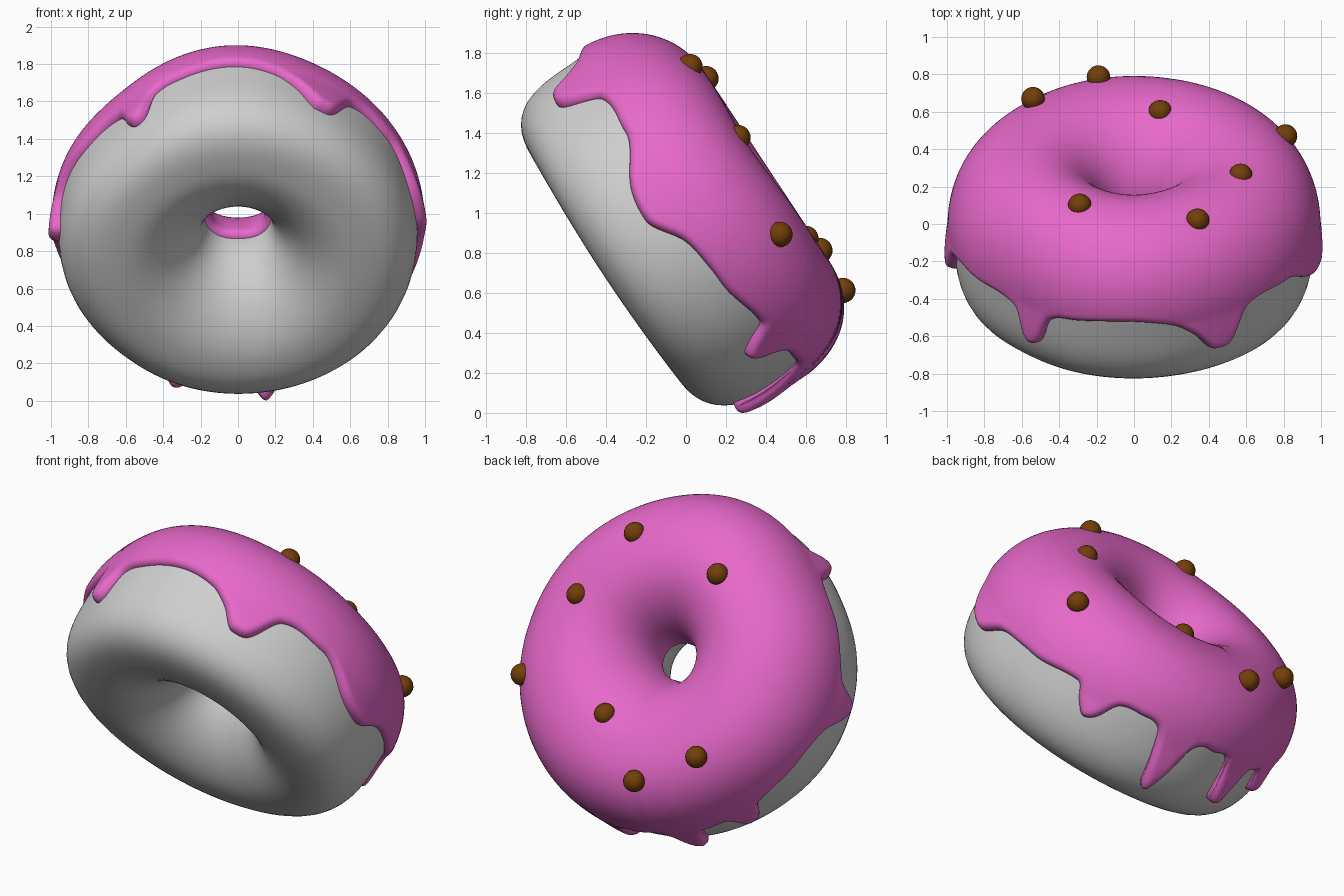
import bpy, bmesh, math
from mathutils import Vector, Matrix, kdtree

if "Cube" in bpy.data.objects:
    bpy.data.objects.remove(bpy.data.objects["Cube"])

TILT = math.radians(56.6)
PLACE = Matrix.Translation((0, 0, 0.95)) @ Matrix.Rotation(-TILT, 4, 'X')
COLS = 360

def material(name, rgb):
    m = bpy.data.materials.new(name)
    m.diffuse_color = (*rgb, 1)
    m.use_nodes = True
    m.node_tree.nodes["Principled BSDF"].inputs["Base Color"].default_value = m.diffuse_color
    return m

GREY = material("dough grey", (0.62, 0.62, 0.62))
PINK = material("icing pink", (0.8, 0.14, 0.59))
BROWN = material("sprinkle brown", (0.17, 0.05, 0.003))

def lump(th, centre, width):
    off = (math.degrees(th) - centre + 180) % 360 - 180
    return math.exp(-(off / width) ** 2)

def power(th, top):
    return 2.0 + 0.3 * max(math.sin(th), 0) if top else 2.6 - 0.3 * math.sin(th)

def profile(phi, th):
    """Radius and height of the ring's cross-section; phi 0 = outside, 90 = top."""
    c, s = math.cos(phi), math.sin(phi)
    p = power(th, s > 0) if c > 0 else 2.0
    rho = (abs(c) ** p + abs(s) ** p) ** (-1 / p)
    r = 0.53 + (0.415 if c > 0 else 0.385) * c * rho
    # hand-made unevenness: outer flats and bumps, off-centre oval hole
    r += max(c, 0) * (0.015 * math.cos(th) ** 2 - 0.025 * lump(th, -135, 18)
                      - 0.02 * lump(th, 135, 22))
    r += 0.045 * lump(th, -92, 25) * (0.5 + 0.5 * c) * (0.6 + 0.4 * s)
    r += max(-c, 0) * (0.03 * math.cos(th) ** 2 - 0.03 * math.sin(th))
    if s < 0:
        r += 0.085 * s * s
        return r, (0.47 + 0.025 * math.cos(th) ** 2) * s * rho
    r += 0.015 * s * s
    return r, 0.45 * s * rho - 0.02 * s * s * lump(th, -15, 28)

def surface(phi, th, lift=0.0):
    r, h = profile(phi, th)
    if lift:
        r1, h1 = profile(phi + 0.02, th)
        r0, h0 = profile(phi - 0.02, th)
        n = Vector((h1 - h0, r0 - r1)).normalized()
        r, h = r + n.x * lift, h + n.y * lift
    return Vector((r * math.cos(th), r * math.sin(th), h))

def grid_object(name, rows, mat, wrap):
    bm = bmesh.new()
    v = [[bm.verts.new(PLACE @ p) for p in row] for row in rows]
    n = len(v)
    for i in range(n if wrap else n - 1):
        a, b = v[i], v[(i + 1) % n]
        for j in range(COLS):
            k = (j + 1) % COLS
            bm.faces.new((a[j], b[j], b[k], a[k])).smooth = True
    return finish(name, bm, mat)

def finish(name, bm, mat):
    me = bpy.data.meshes.new(name)
    bm.to_mesh(me)
    bm.free()
    me.materials.append(mat)
    ob = bpy.data.objects.new(name, me)
    bpy.context.collection.objects.link(ob)
    return ob

THETAS = [2 * math.pi * j / COLS for j in range(COLS)]

# Dough ring
grid_object("dough_ring", [[surface(math.pi - 2 * math.pi * i / 64, t) for t in THETAS]
                           for i in range(64)], GREY, True)

# Icing rim: (angle in degrees, height of the lower edge), with the drips
RIM = [(-175, -.22), (-168, -.07), (-150, -.04), (-132, -.06), (-128, -.2), (-125, -.24),
       (-121, -.2), (-118, -.06), (-108, -.01), (-92, .02), (-78, -.02), (-71, -.1), (-64, -.22),
       (-58, -.2), (-51, -.02), (-34, -.01), (-17, -.14), (-7, -.165), (5, -.06), (16, -.03),
       (25, -.02), (41, .03), (45, -.06), (49, -.12), (53, -.08), (57, .04), (65, .07),
       (73, .05), (76, -.1), (79, -.28), (82, -.31), (84.5, -.2), (88, .03), (97, .06),
       (104, .03), (107, -.2), (112, -.24), (115, -.1), (119, .0), (126, 0), (130, -.14),
       (135, -.15), (141, 0), (160, .02), (173, -.04), (180, -.19), (185, -.22)]
SLOPES = []
for i in range(len(RIM)):
    (a0, h0), (a1, h1), (a2, h2) = RIM[i - 1], RIM[i], RIM[(i + 1) % len(RIM)]
    peak = (h1 - h0) * (h2 - h1) <= 0 or i in (0, len(RIM) - 1)
    SLOPES.append(0 if peak else (h2 - h0) / (a2 - a0))

def rim_height(th):
    d = (math.degrees(th) + 175) % 360 - 175
    for i, ((a, h0), (b, h1)) in enumerate(zip(RIM, RIM[1:])):
        if a <= d <= b:
            w, t = b - a, (d - a) / (b - a)
            return (h0 + (h1 - h0) * t * t * (3 - 2 * t)
                    + w * t * (1 - t) * (SLOPES[i] * (1 - t) - SLOPES[i + 1] * t))

def rim_phi(th):
    h = rim_height(th)
    p, full = power(th, h > 0), 0.45 if h > 0 else 0.48
    q = abs(h) / full
    return math.copysign(math.atan2(q, (1 - q ** p) ** (1 / p)), h)

# Edge samples let the icing thin out roundly towards every border
edge = []
for j in range(2160):
    t = 2 * math.pi * j / 2160
    edge += [surface(rim_phi(t), t), surface(math.pi, t)]
tree = kdtree.KDTree(len(edge))
for i, p in enumerate(edge):
    tree.insert(p, i)
tree.balance()

rows = []
for i in range(71):
    u = i / 70
    u = u * u * (3 - 2 * u)
    row = []
    for t in THETAS:
        phi = math.pi + (rim_phi(t) - math.pi) * u
        dist = tree.find(surface(phi, t))[2]
        k = 1 - min(dist / 0.045, 1)
        thick = 0.043 + 0.06 * max(0, -math.sin(phi)) * math.cos(phi)
        row.append(surface(phi, t, -0.006 + thick * math.sqrt(1 - k * k)))
    rows.append(row)
grid_object("icing", rows, PINK, False)

# Round sprinkles
SPOTS = [(.34, .02, 1.72), (-.29, .10, 1.66), (.57, .26, 1.365), (.81, .47, .88),
         (.14, .60, .86), (-.54, .67, .80), (-.19, .785, .60)]
for i, pos in enumerate(SPOTS):
    bm = bmesh.new()
    bmesh.ops.create_uvsphere(bm, u_segments=24, v_segments=14, radius=0.063,
                              matrix=Matrix.Translation(pos))
    for f in bm.faces:
        f.smooth = True
    finish(f"sprinkle_{i + 1}", bm, BROWN)

# Stand on the ground
low = min(v.co.z for o in bpy.data.objects for v in o.data.vertices)
for o in bpy.data.objects:
    o.data.transform(Matrix.Translation((0, 0, -low)))
